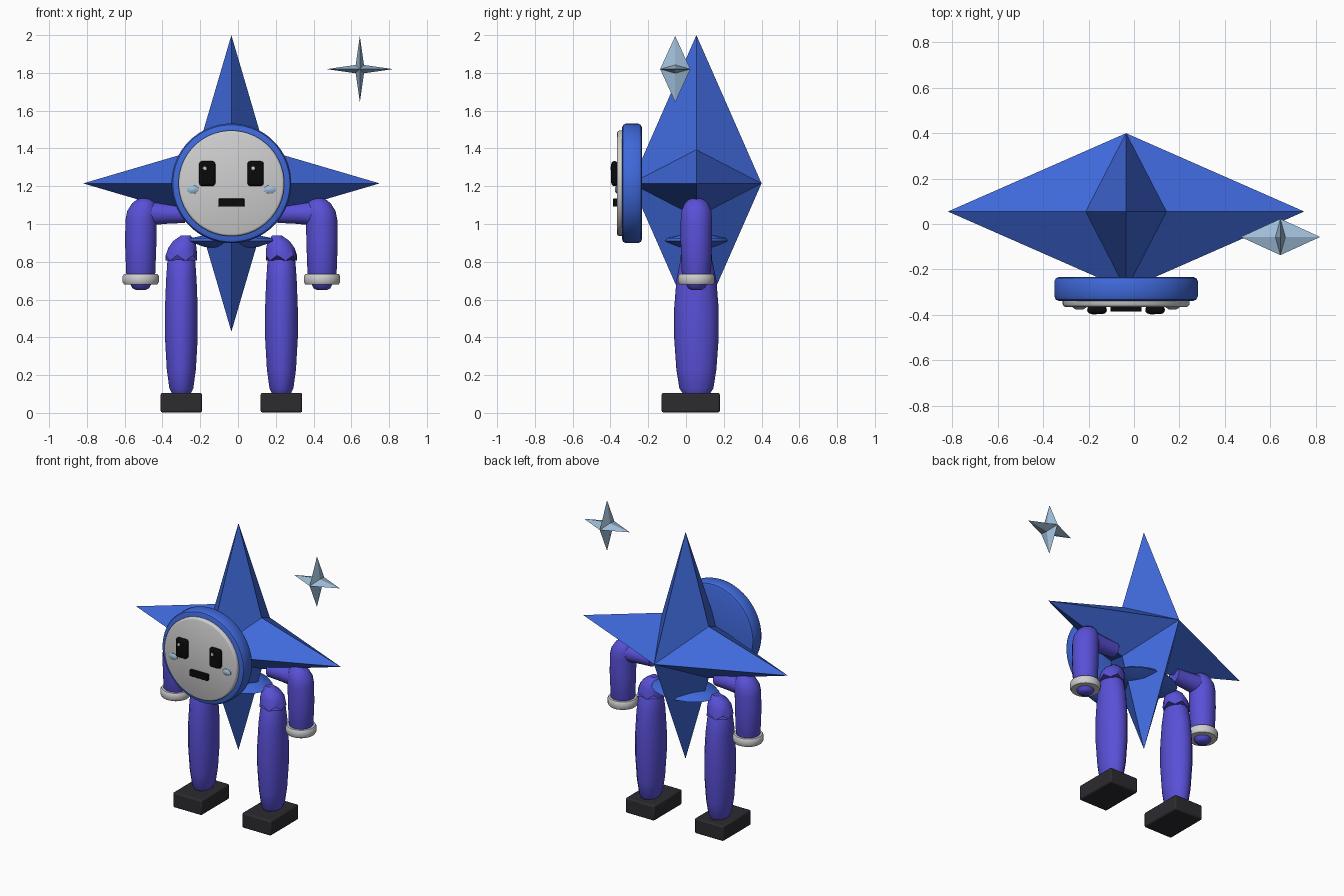
import bpy, bmesh, math
from mathutils import Matrix, Vector

if "Cube" in bpy.data.objects:
    bpy.data.objects.remove(bpy.data.objects["Cube"])

CX, CY, CZ = -0.035, 0.055, 1.215   # centre of the body star


def material(name, r, g, b):
    m = bpy.data.materials.new(name)
    m.use_nodes = True
    m.diffuse_color = (r, g, b, 1)
    bsdf = next(n for n in m.node_tree.nodes if n.type == 'BSDF_PRINCIPLED')
    bsdf.inputs["Base Color"].default_value = (r, g, b, 1)
    return m


BLUE = material("royal blue", 0.05, 0.14, 0.7)
VIOLET = material("violet", 0.1, 0.08, 0.68)
WHITE = material("soft white", 0.62, 0.62, 0.63)
STEEL = material("pale steel blue", 0.35, 0.52, 0.7)
CHARCOAL = material("charcoal", 0.025, 0.025, 0.03)
BLACK = material("black", 0.003, 0.003, 0.003)


def finish(bm, name, mat, smooth=None):
    bmesh.ops.recalc_face_normals(bm, faces=bm.faces)
    mesh = bpy.data.meshes.new(name)
    bm.to_mesh(mesh)
    bm.free()
    mesh.materials.append(mat)
    if smooth:
        mesh.shade_smooth()
        mesh.set_sharp_from_angle(angle=math.radians(smooth))
    ob = bpy.data.objects.new(name, mesh)
    bpy.context.collection.objects.link(ob)
    return ob


def star(name, centre, reach, depth, inner, mat):
    """Four-pointed star with a front and a back apex."""
    bm = bmesh.new()
    c = Vector(centre)
    rim = []
    for i in range(8):
        a = i * math.pi / 4
        r = inner * math.sqrt(2) if i % 2 else reach
        rim.append(bm.verts.new(c + Vector((r * math.cos(a), 0, r * math.sin(a)))))
    for d in (-depth, depth):
        apex = bm.verts.new(c + Vector((0, d, 0)))
        for i in range(8):
            bm.faces.new((apex, rim[i], rim[(i + 1) % 8]))
    return finish(bm, name, mat)


def loft(name, rings, mat, sides=16, place=None, zigzag=0, smooth=40):
    """Elliptical rings (x, y, z, rx, ry) joined in order and capped."""
    bm = bmesh.new()
    loops = []
    for n, (x, y, z, rx, ry) in enumerate(rings):
        loop = []
        for i in range(sides):
            a = math.tau * (i + 0.5) / sides
            dz = zigzag * (-1) ** i if n == 0 else 0
            loop.append(bm.verts.new((x + rx * math.cos(a), y + ry * math.sin(a), z + dz)))
        loops.append(loop)
    for low, high in zip(loops, loops[1:]):
        for i in range(sides):
            j = (i + 1) % sides
            bm.faces.new((low[i], low[j], high[j], high[i]))
    bm.faces.new(loops[0])
    bm.faces.new(loops[-1])
    if place:
        bm.transform(place)
    return finish(bm, name, mat, smooth)


def lathe(name, profile, mat, place, sides=48, flat=1):
    return loft(name, [(0, 0, z, r, r * flat) for r, z in profile], mat, sides, place)


def box(name, centre, size, mat, bevel, segments=3):
    bm = bmesh.new()
    bmesh.ops.create_cube(bm, size=1)
    bm.transform(Matrix.Translation(centre) @ Matrix.Diagonal((*size, 1)))
    ob = finish(bm, name, mat, 35)
    mod = ob.modifiers.new("rounded edges", 'BEVEL')
    mod.width = bevel
    mod.segments = segments
    return ob


def facing_front(x, y, z):
    return Matrix.Translation((x, y, z)) @ Matrix.Rotation(math.pi / 2, 4, 'X')


# Body and the small floating star
star("body_star", (CX, CY, CZ), 0.785, 0.345, 0.178, BLUE)
star("floating_star", (0.645, -0.057, 1.82), 0.175, 0.08, 0.022, STEEL)

# Flat pelvis between the legs
lathe("pelvis", [(0.03, -0.05), (0.15, -0.03), (0.235, 0), (0.22, 0.015), (0.1, 0.04)],
      BLUE, Matrix.Translation((CX, CY, 0.91)), 16, 0.72)

# Head disc and face plate
lathe("head_disc", [(0.295, 0), (0.31, 0.006), (0.317, 0.02), (0.317, 0.085),
                    (0.31, 0.1), (0.295, 0.106)], BLUE, facing_front(CX, -0.233, CZ))
lathe("face_plate", [(0.28, 0), (0.28, 0.02), (0.275, 0.027), (0.268, 0.03)],
      WHITE, facing_front(CX, -0.335, CZ))
box("mouth", (CX, -0.373, 1.113), (0.138, 0.026, 0.042), BLACK, 0.004)

for s, side in ((-1, "right"), (1, "left")):
    # Face details
    ex = CX + s * 0.128
    box(side + "_eye", (ex, -0.378, 1.267), (0.086, 0.036, 0.132), BLACK, 0.016)
    lathe(side + "_eye_glint", [(0.012, 0), (0.01, 0.004)], WHITE,
          facing_front(ex - 0.013, -0.395, 1.295), 8)
    lathe(side + "_cheek", [(0.033, 0), (0.033, 0.006), (0.018, 0.014)], STEEL,
          facing_front(CX + s * 0.205, -0.362, 1.183), 8, 0.7)

    # Shoulder bar, arm and cuff
    ax = CX + s * 0.48
    bar = Matrix.Translation((CX + s * 0.245, CY, 1.055)) @ Matrix.Rotation(s * math.pi / 2, 4, 'Y')
    lathe(side + "_shoulder", [(0.05, 0), (0.055, 0.1), (0.065, 0.2)], VIOLET, bar, 16)
    profile = [(0, 0.65, 0.025), (0, 0.66, 0.045), (0, 0.69, 0.06), (0, 0.74, 0.078),
               (0, 0.9, 0.084), (0.002, 1.02, 0.084), (0.008, 1.07, 0.08),
               (0.016, 1.11, 0.062), (0.02, 1.13, 0.04), (0.02, 1.138, 0.015)]
    loft(side + "_arm", [(ax - s * d, CY, z, r, r) for d, z, r in profile], VIOLET, 20)
    lathe(side + "_cuff", [(0.07, -0.028), (0.09, -0.027), (0.097, -0.015), (0.097, 0.015),
                           (0.09, 0.027), (0.07, 0.028)], WHITE,
          Matrix.Translation((ax, CY, 0.708)), 24)

    # Leg, hip and foot
    lx = CX + s * 0.265
    leg = [(0.1, 0.05, 0.07), (0.13, 0.065, 0.09), (0.23, 0.079, 0.106), (0.4, 0.089, 0.118),
           (0.55, 0.089, 0.118), (0.7, 0.083, 0.106), (0.8, 0.076, 0.086), (0.85, 0.06, 0.06)]
    loft(side + "_leg", [(lx, CY, z, rx, ry) for z, rx, ry in leg], VIOLET, 14)
    hip = [(0, 0.82, 0.086), (0.006, 0.875, 0.077), (0.015, 0.91, 0.06), (0.024, 0.94, 0.025)]
    loft(side + "_hip", [(lx - s * d, CY, z, r, r) for d, z, r in hip], VIOLET, 12,
         zigzag=0.014, smooth=30)
    box(side + "_foot", (lx, 0.025, 0.054), (0.22, 0.308, 0.104), CHARCOAL, 0.01, 2)
